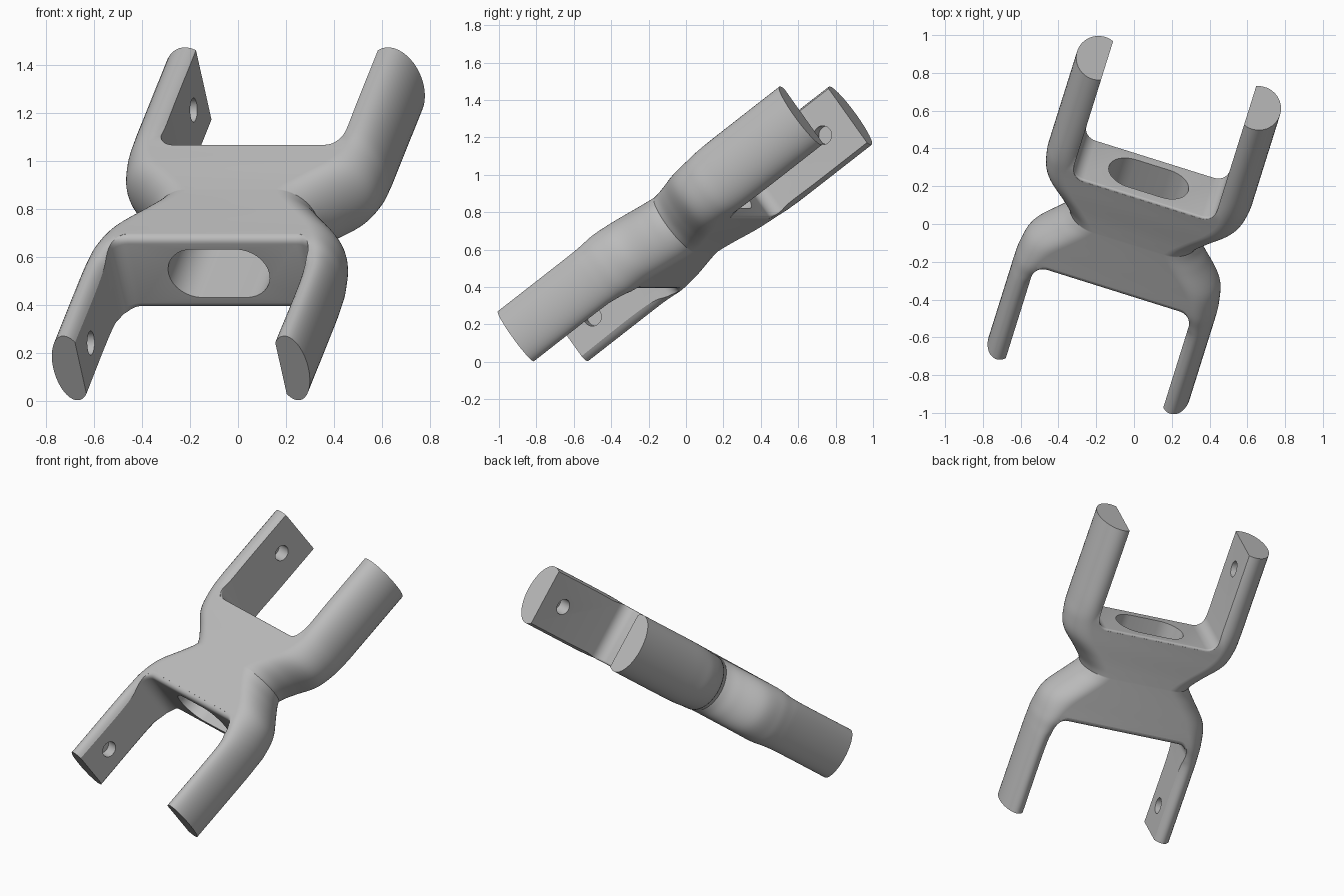
import bpy, bmesh, math
from mathutils import Matrix, Vector

old = bpy.data.objects.get("Cube")
if old:
    bpy.data.objects.remove(old, do_unlink=True)

grey = bpy.data.materials.new("cast_grey")
grey.use_nodes = True
grey.diffuse_color = (0.5, 0.5, 0.5, 1)
grey.node_tree.nodes["Principled BSDF"].inputs["Base Color"].default_value = (0.5, 0.5, 0.5, 1)


def loft(name, rings):
    """Skin closed rings of equal length and cap both ends."""
    bm = bmesh.new()
    loops = [[bm.verts.new(p) for p in ring] for ring in rings]
    n = len(loops[0])
    for a, b in zip(loops, loops[1:]):
        for i in range(n):
            j = (i + 1) % n
            bm.faces.new((a[i], a[j], b[j], b[i]))
    bm.faces.new(loops[0][::-1])
    bm.faces.new(loops[-1])
    bmesh.ops.recalc_face_normals(bm, faces=bm.faces)
    mesh = bpy.data.meshes.new(name)
    bm.to_mesh(mesh)
    bm.free()
    mesh.materials.append(grey)
    ob = bpy.data.objects.new(name, mesh)
    bpy.context.collection.objects.link(ob)
    return ob


def smooth_path(stations, steps=6):
    """Catmull-Rom resampling of a list of tuples."""
    pts = [Vector(s) for s in stations]
    pts = [pts[0]] + pts + [pts[-1]]
    out = []
    for p0, p1, p2, p3 in zip(pts, pts[1:], pts[2:], pts[3:]):
        for k in range(steps):
            t = k / steps
            out.append(p1 + t * (p2 - p0) / 2
                       + t * t * (p0 - 2.5 * p1 + 2 * p2 - p3 / 2)
                       + t ** 3 * (1.5 * (p1 - p2) + (p3 - p0) / 2))
    return out + [pts[-1]]


def section(s, count=28):
    """Two elliptical sides joined by a flat middle."""
    v, outer, a, b, theta = s
    th = math.radians(theta)
    ring = []
    for side in (1, -1):
        for k in range(count + 1):
            ang = -th + 2 * th * k / count
            ring.append((side * (outer - a + a * math.cos(ang)), v, side * b * math.sin(ang)))
    return ring


# Outer body: length position, outer half width, side radius, half height, wrap angle
front = [(-1.0, .557, .075, .167, 130), (-.55, .557, .075, .167, 130),
         (-.43, .557, .09, .172, 115), (-.34, .552, .115, .183, 90),
         (-.22, .525, .15, .183, 90), (-.1, .43, .16, .183, 90),
         (-.04, .38, .16, .183, 90), (0, .355, .16, .183, 90)]
back = [(0, .355, .16, .183, 90), (.04, .38, .16, .183, 90),
        (.1, .435, .16, .183, 90), (.2, .53, .16, .185, 90),
        (.31, .56, .135, .187, 90), (.42, .563, .12, .193, 112),
        (.6, .563, .12, .195, 120), (.975, .563, .12, .195, 120)]
yoke = loft("double_yoke", [section(s) for s in smooth_path(front)[:-1] + smooth_path(back)])


def slot(name, inner, web, plate, flare, sign, r=.07):
    """Gap between two arms, with filleted corners and rounded web edges."""
    outline = [(-inner, 1.3)]
    for side in (-1, 1):
        arc = [(side * (inner - r + r * math.cos(q)), web + r - r * math.sin(q))
               for q in (math.pi / 2 * k / 8 for k in range(9))]
        outline += arc if side < 0 else arc[::-1]
    outline.append((inner, 1.3))
    half = [(plate - flare + flare * math.sin(q), flare * (1 - math.cos(q)))
            for q in (math.pi / 2 * k / 5 for k in range(6))] + [(.3, flare)]
    levels = [(-t, f) for t, f in reversed(half)] + half
    rings = []
    for t, f in levels:
        rings.append([(u, sign * (v - f * max(0, (web + r - v) / r)), t) for u, v in outline])
    return loft(name, rings)


def pin_hole(name, u, v, depth, r=.05):
    """Blind round recess in the inner face of an arm."""
    sgn = 1 if u > 0 else -1
    return loft(name, [[(x, v + r * math.cos(k * math.pi / 16), r * math.sin(k * math.pi / 16))
                        for k in range(32)] for x in (u - sgn * .06, u + sgn * depth)])


# Cutters: slots, long web opening, pin holes
cutters = [slot("front_slot", .437, .34, .183, .03, -1),
           slot("back_slot", .397, .315, .186, .012, 1)]
oval = []
for side in (1, -1):
    for k in range(17):
        q = -math.pi / 2 + math.pi * k / 16
        oval.append((side * (.095 + .125 * math.cos(q)), side * .125 * math.sin(q)))
cutters.append(loft("web_opening", [[(u, v, t) for u, t in oval] for v in (-.6, .6)]))
for side in (-1, 1):
    cutters.append(pin_hole("front_pin_hole", side * .437, -.825, .07))
    cutters.append(pin_hole("back_pin_hole", side * .397, .8, .09))

for c in cutters:
    c.hide_render = True
    mod = yoke.modifiers.new(c.name, "BOOLEAN")
    mod.operation = "DIFFERENCE"
    mod.solver = "EXACT"
    mod.object = c

# Bake the cuts and drop the cutters
deps = bpy.context.evaluated_depsgraph_get()
baked = bpy.data.meshes.new_from_object(yoke.evaluated_get(deps))
yoke.modifiers.clear()
yoke.data = baked
for c in cutters:
    bpy.data.objects.remove(c, do_unlink=True)

# Tilt the part into its resting pose
along = Vector((.24, .765, .597)).normalized()
across = Vector((along.y, -along.x, 0)).normalized()
normal = across.cross(along)
pose = Matrix((across, along, normal)).transposed().to_4x4()
yoke.data.transform(Matrix.Translation((.002, 0, .734)) @ pose)

bpy.ops.object.select_all(action="DESELECT")
yoke.select_set(True)
bpy.context.view_layer.objects.active = yoke
bpy.ops.object.shade_smooth_by_angle(angle=math.radians(30))
